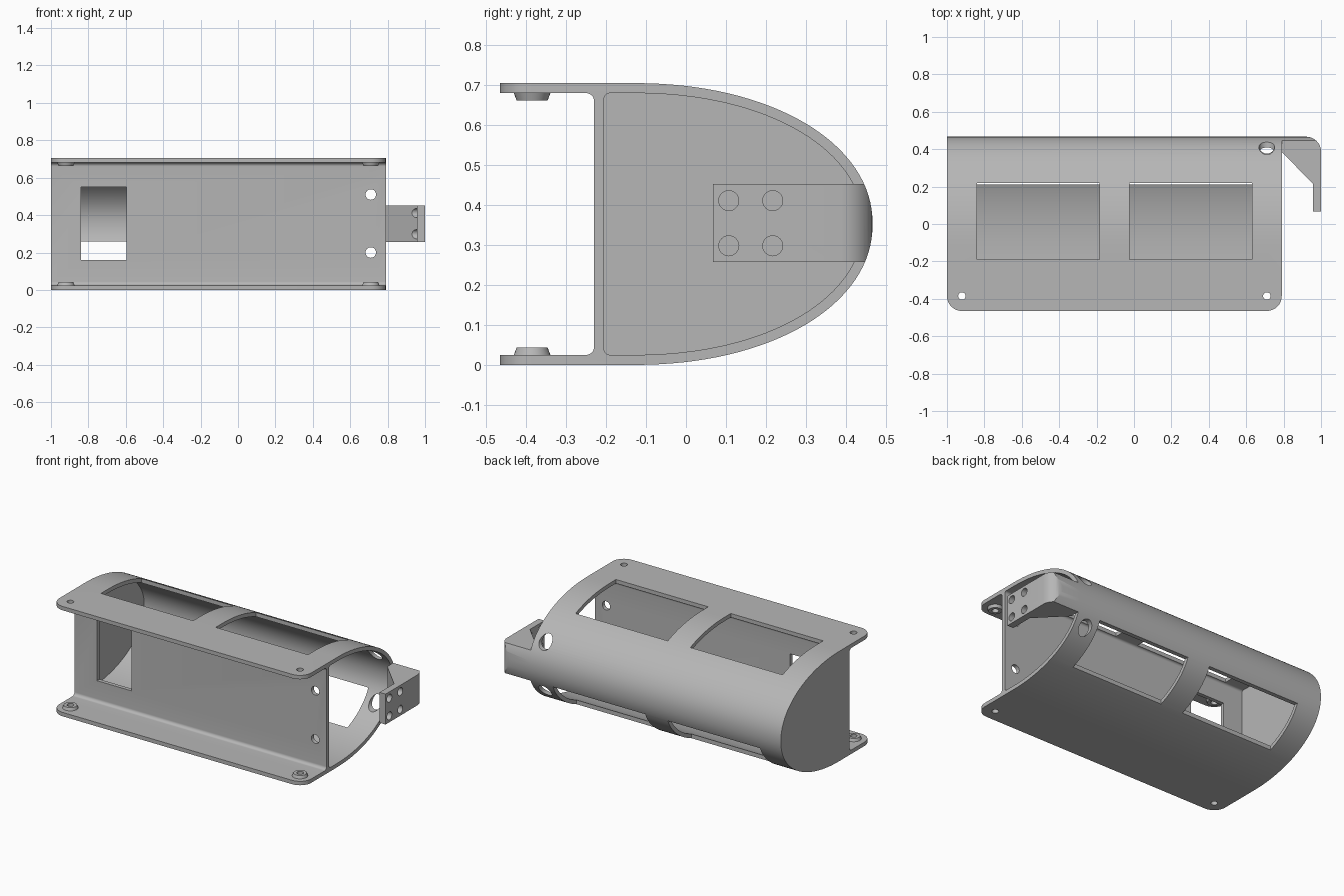
import bpy, bmesh, math
from mathutils import Matrix, Vector

if "Cube" in bpy.data.objects:
    bpy.data.objects.remove(bpy.data.objects["Cube"], do_unlink=True)

grey = bpy.data.materials.new("plain_grey")
grey.use_nodes = True
grey.diffuse_color = (0.47, 0.47, 0.47, 1)
grey.node_tree.nodes["Principled BSDF"].inputs["Base Color"].default_value = grey.diffuse_color

X0, X1 = -1.0, 0.79         # ends of the housing
FRONT, BACK = -0.465, 0.467
H, T = 0.705, 0.025         # height and wall thickness
MID = H / 2
CURVE_Y = -0.13             # where the rounded back begins


def add_object(name, bm):
    bmesh.ops.recalc_face_normals(bm, faces=bm.faces)
    mesh = bpy.data.meshes.new(name)
    bm.to_mesh(mesh)
    bm.free()
    mesh.materials.append(grey)
    obj = bpy.data.objects.new(name, mesh)
    bpy.context.collection.objects.link(obj)
    return obj


def prism(name, points, axis, lo, hi):
    """Extrude a flat outline along x or z."""
    bm = bmesh.new()
    place = (lambda u, v: (lo, u, v)) if axis == "x" else (lambda u, v: (u, v, lo))
    face = bm.faces.new([bm.verts.new(place(u, v)) for u, v in points])
    new = bmesh.ops.extrude_face_region(bm, geom=[face])["geom"]
    shift = Vector((hi - lo, 0, 0)) if axis == "x" else Vector((0, 0, hi - lo))
    bmesh.ops.translate(bm, verts=[g for g in new if isinstance(g, bmesh.types.BMVert)], vec=shift)
    return add_object(name, bm)


def box(name, x, y, z):
    return prism(name, [(x[0], y[0]), (x[1], y[0]), (x[1], y[1]), (x[0], y[1])], "z", *z)


def cylinder(name, centre, axis, length, r1, r2=None):
    bm = bmesh.new()
    turn = {"x": Matrix.Rotation(math.pi / 2, 4, "Y"),
            "y": Matrix.Rotation(math.pi / 2, 4, "X"), "z": Matrix()}[axis]
    bmesh.ops.create_cone(bm, cap_ends=True, segments=32, radius1=r1,
                          radius2=r1 if r2 is None else r2, depth=length,
                          matrix=Matrix.Translation(centre) @ turn)
    return add_object(name, bm)


def combine(target, tool, operation="DIFFERENCE"):
    mod = target.modifiers.new("combine", "BOOLEAN")
    mod.operation, mod.solver, mod.object = operation, "EXACT", tool
    bpy.context.view_layer.objects.active = target
    bpy.ops.object.modifier_apply(modifier=mod.name)
    bpy.data.objects.remove(tool, do_unlink=True)


def corner(cx, cy, r, start, steps=8):
    """Quarter arc, counter-clockwise from the start angle."""
    return [(cx + r * math.cos(math.radians(start + 90 * i / steps)),
             cy + r * math.sin(math.radians(start + 90 * i / steps)))
            for i in range(steps + 1)]


def back_curve(inset=0.0, steps=64):
    """Rounded back from the bottom to the top, offset inwards by inset."""
    a, b, power = BACK - CURVE_Y, MID, 2.08
    points = []
    for i in range(steps + 1):
        t = -math.pi / 2 + math.pi * i / steps
        c, s = max(math.cos(t), 0.0), math.sin(t)
        u = c ** (2 / power) if c > 1e-6 else 0.0
        v = math.copysign(abs(s) ** (2 / power), s)
        n = Vector((u ** (power - 1) / a, math.copysign(abs(v) ** (power - 1), v) / b)).normalized()
        points.append((CURVE_Y + a * u - inset * n.x, MID + b * v - inset * n.y))
    return points


def outer_solid(name, end):
    return prism(name, [(FRONT, 0)] + back_curve() + [(FRONT, H)], "x", X0, end)


# Housing: outer form with rounded flange corners
housing = outer_solid("housing", X1)
R = 0.08
plan = corner(X0 + R, FRONT + R, R, 180) + corner(X1 - R, FRONT + R, R, 270) + [(X1, 0.6), (X0, 0.6)]
combine(housing, prism("plan", plan, "z", -0.1, H + 0.1), "INTERSECT")

# Front channel between the flanges, with filleted corners
r = 0.02
channel = [(-0.6, T)] + corner(-0.23 - r, T + r, r, 270) + corner(-0.23 - r, H - T - r, r, 0) + [(-0.6, H - T)]
combine(housing, prism("channel", channel, "x", X0 - 0.1, X1 + 0.1))

# Inner cavity, open at the left end and closed by a cap at the right end
r = 0.015
cavity = back_curve(T) + corner(-0.205 + r, H - T - r, r, 90) + corner(-0.205 + r, T + r, r, 180)
combine(housing, prism("cavity", cavity, "x", X0 + T, X1 + 0.1))

# Two windows above and two below at the back
for x in ((-0.84, -0.185), (-0.025, 0.63)):
    combine(housing, box("top_window", x, (-0.19, 0.22), (0.45, 0.9)))
    combine(housing, box("lower_window", x, (0.21, 0.6), (-0.1, 0.26)))

# Opening in the front web
combine(housing, box("web_window", (-0.84, -0.595), (-0.3, -0.15), (0.16, 0.55)))

# Screw holes in the web with wider access holes in the back
for z in (0.2, 0.51):
    combine(housing, cylinder("web_hole", (0.71, -0.2, z), "y", 0.2, 0.028))
    combine(housing, cylinder("access_hole", (0.71, 0.4, z), "y", 0.4, 0.042))

# Bosses and through holes on the flanges
for x in (-0.92, 0.71):
    spot = (x, -0.385)
    combine(housing, cylinder("boss", (*spot, 0.031), "z", 0.024, 0.048, 0.039), "UNION")
    combine(housing, cylinder("boss", (*spot, H - 0.031), "z", 0.024, 0.039, 0.048), "UNION")
    combine(housing, cylinder("flange_hole", (*spot, MID), "z", 1.0, 0.02))

# Side bracket: gusset and arm, its back following the housing curve
outline = [(X1, 0.385), (0.957, 0.215), (0.957, 0.068), (1.0, 0.068)]
outline += corner(1.0 - R, BACK - R, R, 0) + [(X1, BACK)]
bracket = prism("side_bracket", outline, "z", 0.257, 0.452)
combine(bracket, outer_solid("back_form", 1.1), "INTERSECT")
for y in (0.107, 0.217):
    for z in (0.298, 0.411):
        combine(bracket, cylinder("bracket_hole", (0.95, y, z), "x", 0.2, 0.025))

# Smooth curves, sharp edges
for obj in (housing, bracket):
    bpy.ops.object.select_all(action="DESELECT")
    obj.select_set(True)
    bpy.context.view_layer.objects.active = obj
    bpy.ops.object.shade_smooth_by_angle(angle=math.radians(30))
